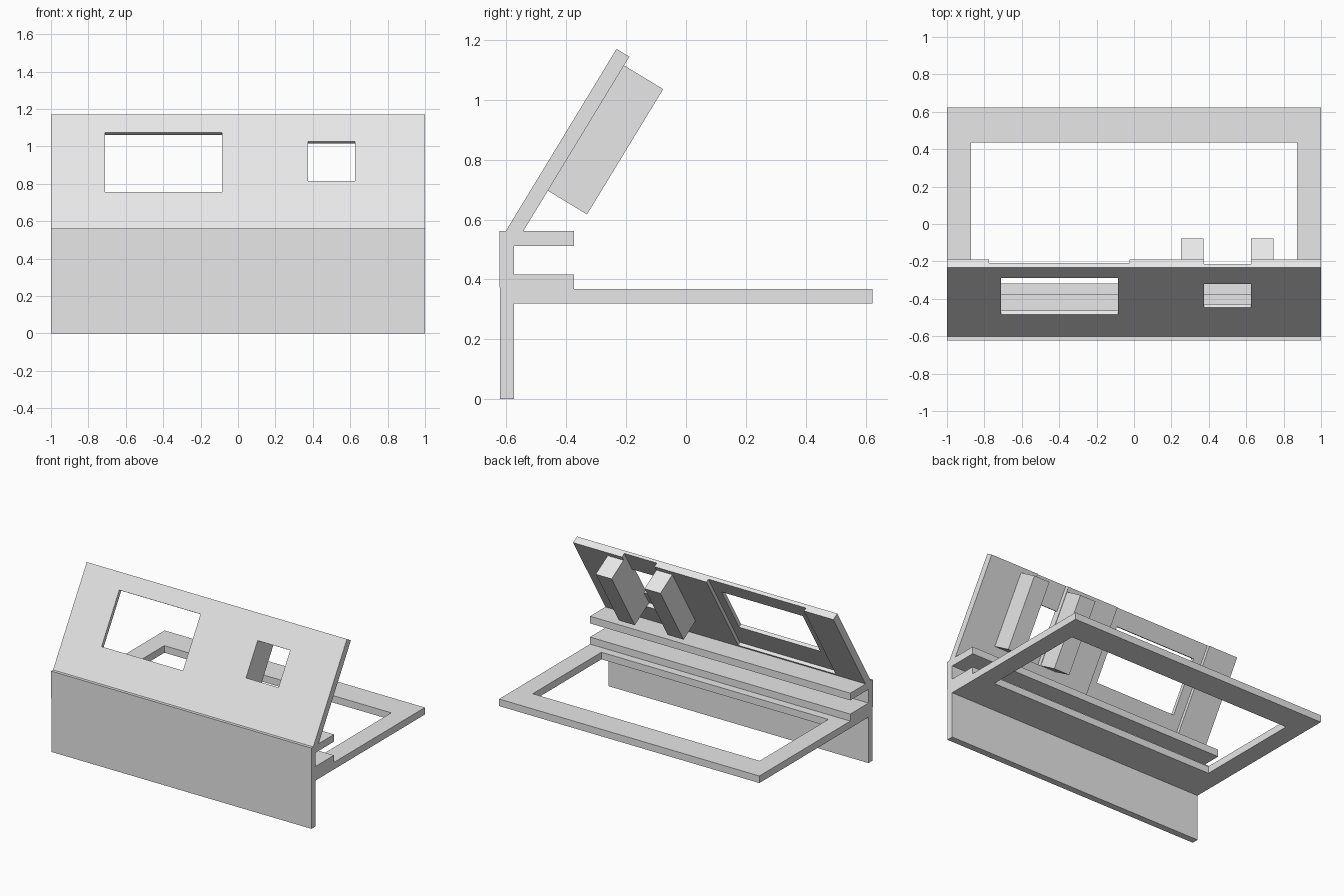
import bpy
import math
from mathutils import Matrix

cube = bpy.data.objects.get("Cube")
if cube:
    bpy.data.objects.remove(cube, do_unlink=True)

grey = bpy.data.materials.new("plain_grey")
grey.use_nodes = True
colour = (0.8, 0.8, 0.8, 1)
grey.diffuse_color = colour
grey.node_tree.nodes["Principled BSDF"].inputs["Base Color"].default_value = colour


def box(name, xs, ys, zs, frame=Matrix()):
    """Box between coordinate pairs, placed in the given frame."""
    bpy.ops.mesh.primitive_cube_add(size=1)
    ob = bpy.context.object
    ob.name = name
    spans = (xs, ys, zs)
    centre = Matrix.Translation([(a + b) / 2 for a, b in spans])
    size = Matrix.Diagonal([b - a for a, b in spans] + [1])
    ob.data.transform(frame @ centre @ size)
    ob.data.materials.append(grey)
    return ob


def cut(target, *spans, frame=Matrix()):
    """Remove a box from the target."""
    cutter = box("cutter", *spans, frame)
    cutter.hide_render = True
    mod = target.modifiers.new("cut", "BOOLEAN")
    mod.operation = "DIFFERENCE"
    mod.solver = "EXACT"
    mod.object = cutter
    bpy.context.view_layer.objects.active = target
    bpy.ops.object.modifier_apply(modifier=mod.name)
    bpy.data.objects.remove(cutter, do_unlink=True)


FULL = (-1, 1)

# Upright front: lower apron and slightly proud upper fascia
box("front_apron", FULL, (-0.621, -0.575), (0, 0.372))
box("front_fascia", FULL, (-0.623, -0.575), (0.372, 0.562))

# Horizontal shelf under the panel and the raised step below it
box("upper_shelf", FULL, (-0.58, -0.375), (0.512, 0.562))
box("lower_step", FULL, (-0.58, -0.375), (0.36, 0.417))

# Open rectangular frame reaching backwards
base = box("base_frame", FULL, (-0.58, 0.623), (0.319, 0.368))
cut(base, (-0.872, 0.872), (-0.317, 0.437), (0.2, 0.5))

# Leaning panel: local y runs through its thickness, local z up its slope
lean = Matrix.Translation((0, -0.603, 0.56)) @ Matrix.Rotation(math.radians(-31.3), 4, "X")
panel = box("leaning_panel", FULL, (0, 0.05), (-0.015, 0.714), lean)

# Recesses on the back of the panel, open at the top edge
cut(panel, (-0.775, -0.025), (0.026, 0.1), (0.045, 0.8), frame=lean)
cut(panel, (0.375, 0.625), (0.02, 0.1), (0.19, 0.8), frame=lean)

# Large and small window openings
cut(panel, (-0.71, -0.085), (-0.1, 0.1), (0.23, 0.603), frame=lean)
cut(panel, (0.375, 0.625), (-0.1, 0.1), (0.299, 0.545), frame=lean)

# Two deep ribs on either side of the small window
for side, x in (("right", 0.25), ("left", 0.625)):
    box(side + "_rib", (x, x + 0.122), (0.049, 0.203), (0.19, 0.68), lean)
